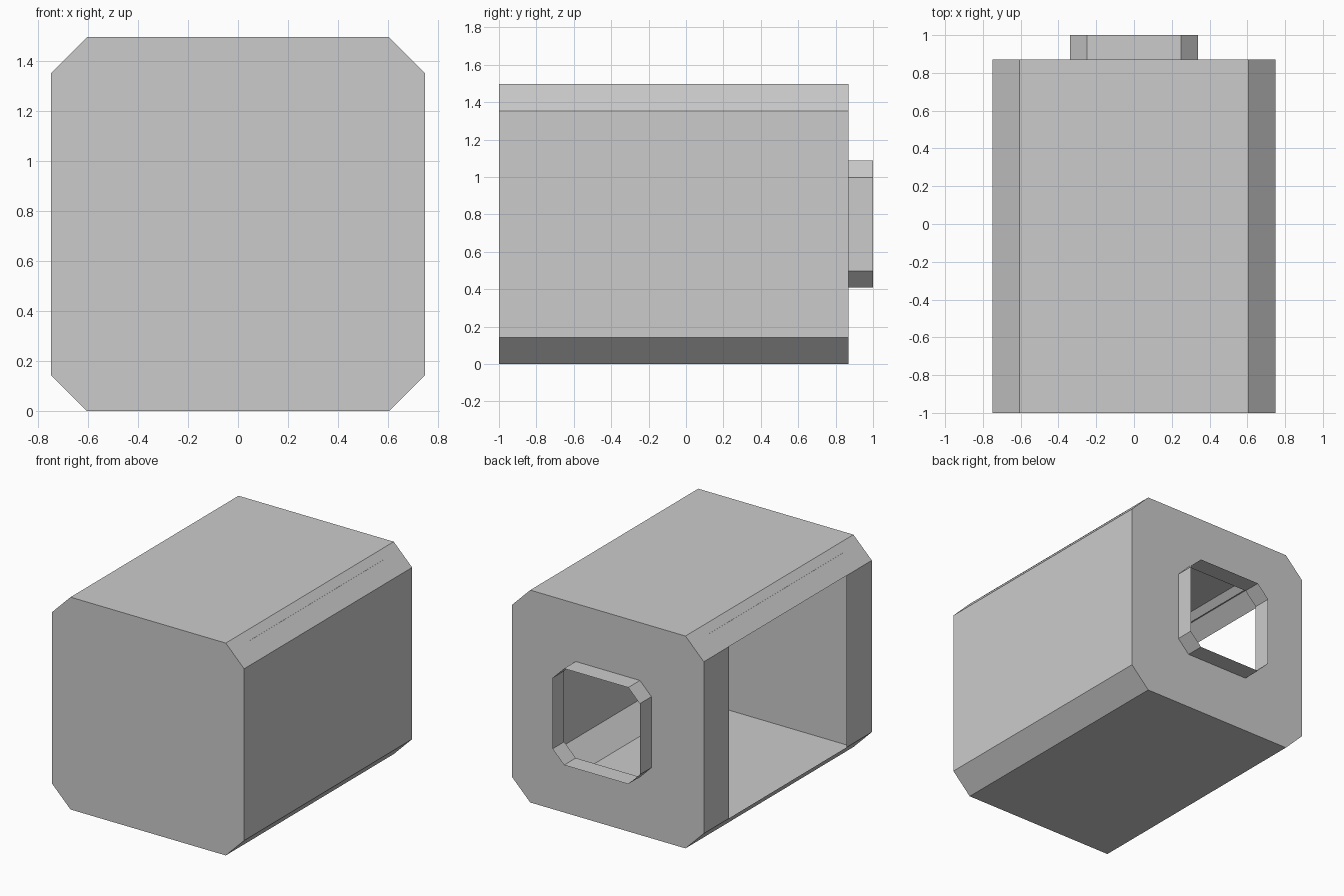
import bpy, bmesh

if "Cube" in bpy.data.objects:
    bpy.data.objects.remove(bpy.data.objects["Cube"])

grey = bpy.data.materials.new("plain grey")
grey.diffuse_color = (0.6, 0.6, 0.6, 1)
grey.use_nodes = True
grey.node_tree.nodes["Principled BSDF"].inputs["Base Color"].default_value = grey.diffuse_color

FRONT, BACK, RIM, MID = -1.0, 0.87, 1.0, 0.748


def octagon(half, flat, y):
    """Square outline with cut corners, counter-clockwise from the right wall."""
    pts = [(half, -flat), (half, flat), (flat, half), (-flat, half),
           (-half, flat), (-half, -flat), (-flat, -half), (flat, -half)]
    return [(x, y, MID + z) for x, z in pts]


def make(name, build):
    bm = bmesh.new()
    build(bm)
    mesh = bpy.data.meshes.new(name)
    bm.to_mesh(mesh)
    bm.free()
    mesh.materials.append(grey)
    obj = bpy.data.objects.new(name, mesh)
    bpy.context.collection.objects.link(obj)


def loft(bm, rings, skip=()):
    """Join consecutive outlines with quads, leaving out the skipped sides."""
    loops = [[bm.verts.new(p) for p in ring] for ring in rings]
    for a, b in zip(loops, loops[1:]):
        for i in range(8):
            if i not in skip:
                j = (i + 1) % 8
                bm.faces.new((a[i], a[j], b[j], b[i]))
    return loops


def body(y):
    return octagon(MID, 0.605, y)


def collar(y):
    return octagon(0.34, 0.25, y)


# Thin tunnel walls; the left wall (side 4) is left open
make("tunnel_walls", lambda bm: loft(bm, [body(BACK), body(FRONT)], skip=(4,)))
# Posts either side of the left opening
for label, y0, y1 in (("front", FRONT, -0.72), ("back", 0.59, BACK)):
    make(label + "_left_post",
         lambda bm: loft(bm, [body(y1), body(y0)], skip=(0, 1, 2, 3, 5, 6, 7)))
# Closed front panel
make("front_panel", lambda bm: bm.faces.new([bm.verts.new(p) for p in body(FRONT)]))
# Back panel with a hole, and the thin collar standing out of it
make("back_panel", lambda bm: loft(bm, [collar(BACK), body(BACK)]))
make("back_collar", lambda bm: loft(bm, [collar(RIM), collar(BACK)]))


# Hairline seam strips set into the upper slopes
def seam(bm, s):
    pts = [(0.642, -0.81), (0.652, -0.81), (0.652, 0.69), (0.642, 0.69)]
    bm.faces.new([bm.verts.new((s * x, y, 1.45)) for x, y in pts])


for label, s in (("left", -1), ("right", 1)):
    make(label + "_seam", lambda bm: seam(bm, s))

# Drop stray points left by skipped sides
for obj in bpy.data.objects:
    bm = bmesh.new()
    bm.from_mesh(obj.data)
    bmesh.ops.delete(bm, geom=[v for v in bm.verts if not v.link_faces], context='VERTS')
    bm.to_mesh(obj.data)
    bm.free()
